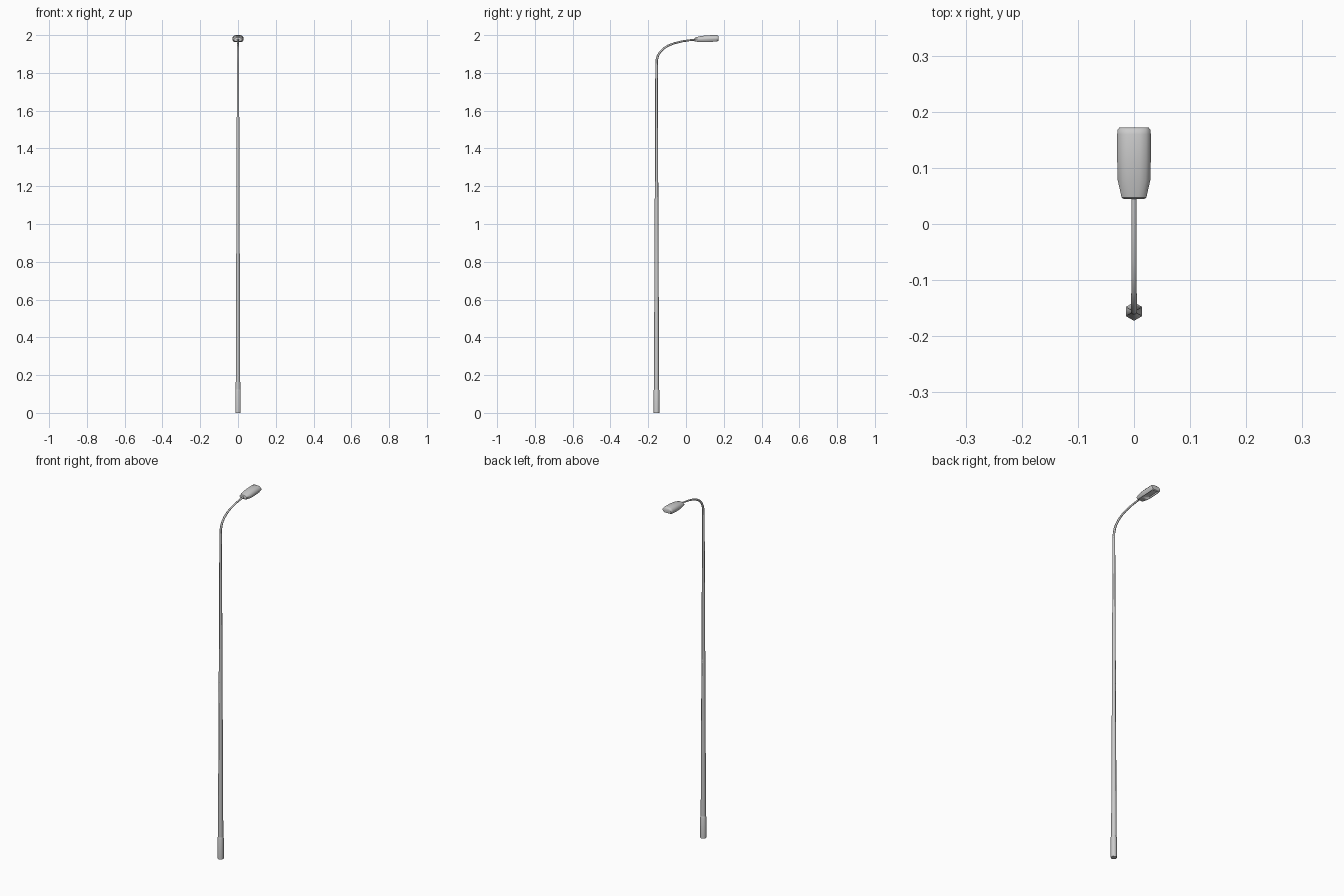
import bpy, bmesh, math
from mathutils import Vector

if "Cube" in bpy.data.objects:
    bpy.data.objects.remove(bpy.data.objects["Cube"])


def loft(name, rings, smooth=40):
    """Skin a list of equal-length point rings and cap both ends."""
    bm = bmesh.new()
    loops = [[bm.verts.new(p) for p in r] for r in rings]
    n = len(rings[0])
    for a, b in zip(loops, loops[1:]):
        for i in range(n):
            bm.faces.new((a[i], a[(i + 1) % n], b[(i + 1) % n], b[i]))
    bm.faces.new(loops[0])
    bm.faces.new(loops[-1])
    bmesh.ops.recalc_face_normals(bm, faces=bm.faces[:])
    mesh = bpy.data.meshes.new(name)
    bm.to_mesh(mesh)
    bm.free()
    ob = bpy.data.objects.new(name, mesh)
    bpy.context.collection.objects.link(ob)
    bpy.context.view_layer.objects.active = ob
    ob.select_set(True)
    bpy.ops.object.shade_smooth_by_angle(angle=math.radians(smooth))
    ob.select_set(False)
    return ob


def tube(name, path, sides=6, smooth=70):
    """Tube along a path of (y, z, radius) in the plane x = 0."""
    pts = [Vector((0, y, z)) for y, z, r in path]
    rings = []
    for i, (y, z, r) in enumerate(path):
        t = (pts[min(i + 1, len(pts) - 1)] - pts[max(i - 1, 0)]).normalized()
        side = Vector((1, 0, 0))
        up = t.cross(side)
        rings.append([pts[i] + r * (math.sin(a) * side + math.cos(a) * up)
                      for a in (math.tau * k / sides for k in range(sides))])
    return loft(name, rings, smooth)


PY = -0.156

# thicker base sleeve with a short shoulder
tube("base_sleeve", [(PY, 0, .0165), (PY, 0.115, .0165), (PY, 0.125, .0135)])

# tapered pole running into the curved arm
tube("pole_and_arm", [
    (PY, 0.11, .0140), (PY, 1.0, .0100), (PY, 1.84, .0065),
    (-.155, 1.868, .0062), (-.149, 1.890, .006), (-.138, 1.910, .0058),
    (-.120, 1.928, .0056), (-.095, 1.944, .0054), (-.062, 1.957, .0052),
    (-.020, 1.967, .005), (.020, 1.973, .005), (.060, 1.977, .005)])

# lamp head: sections of (y, half width, bottom z, top z)
sections = [(.045, .019, 1.969, 1.983), (.047, .022, 1.966, 1.987),
            (.078, .029, 1.963, 1.995), (.115, .030, 1.963, 1.999),
            (.160, .030, 1.966, 2.000), (.168, .029, 1.968, 1.998),
            (.172, .026, 1.971, 1.993)]
half = [(.35, 1), (.72, .9), (1, .6), (1, .36), (.72, 0)]
outline = half + [(-u, v) for u, v in reversed(half)]
head = loft("lamp_head", [[(w * u, y, b + (t - b) * v) for u, v in outline]
                          for y, w, b, t in sections])

# recessed light opening on the underside
bm = bmesh.new()
bm.from_mesh(head.data)
under = [f for f in bm.faces
         if f.normal.z < -.9 and .07 < f.calc_center_median().y < .165]
bmesh.ops.inset_region(bm, faces=under, thickness=.003)
bmesh.ops.inset_region(bm, faces=under, thickness=.002, depth=-.007)
bm.to_mesh(head.data)
bm.free()
